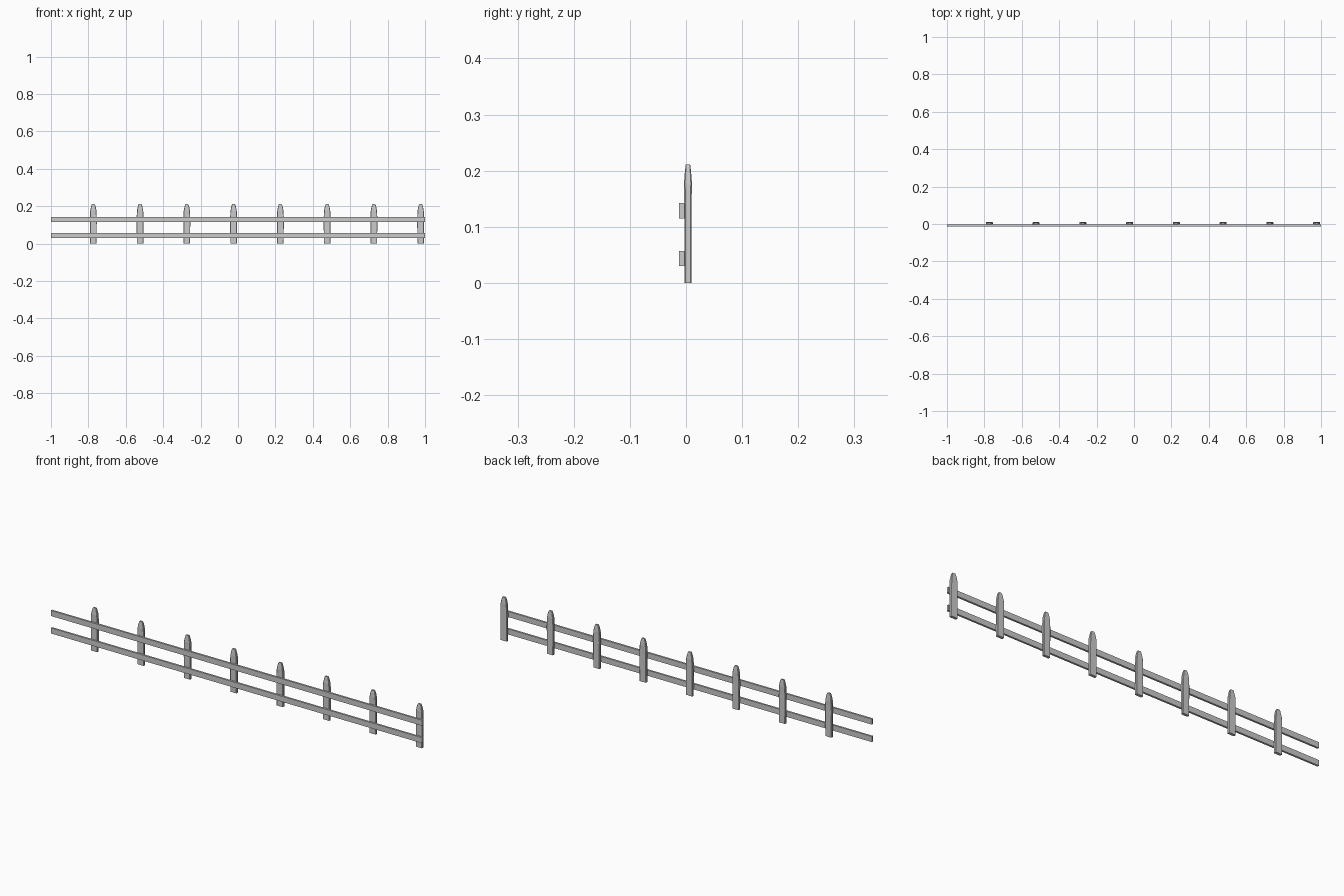
import bpy, bmesh

if "Cube" in bpy.data.objects:
    bpy.data.objects.remove(bpy.data.objects["Cube"])

def make_object(name, bm, location):
    bmesh.ops.recalc_face_normals(bm, faces=bm.faces)
    mesh = bpy.data.meshes.new(name)
    bm.to_mesh(mesh)
    bm.free()
    ob = bpy.data.objects.new(name, mesh)
    ob.location = location
    bpy.context.collection.objects.link(ob)
    return ob

def post(name, x):
    # (height, half width, half thickness) of each ring, tapering at the tip
    rings = [(0, .0175, .0065), (.13, .0185, .0065), (.165, .0175, .0068),
             (.177, .0165, .0072), (.195, .013, .0058), (.207, .0095, .0045),
             (.211, .007, .004)]
    bm = bmesh.new()
    loops = []
    for z, w, d in rings:
        c = .0022 * w / .0175  # chamfered corners
        pts = [(w - c, -d), (w, -d + c), (w, d - c), (w - c, d),
               (c - w, d), (-w, d - c), (-w, c - d), (c - w, -d)]
        loops.append([bm.verts.new((px, py, z)) for px, py in pts])
    for a, b in zip(loops, loops[1:]):
        for i in range(8):
            j = (i + 1) % 8
            bm.faces.new((a[i], a[j], b[j], b[i]))
    bm.faces.new(loops[0])
    bm.faces.new(loops[-1])
    return make_object(name, bm, (x, .0035, 0))

def rail(name, z):
    bm = bmesh.new()
    bmesh.ops.create_cube(bm, size=1)
    bmesh.ops.scale(bm, vec=(2, .0095, .027), verts=bm.verts)
    return make_object(name, bm, (0, -.0073, z))

# Eight evenly spaced posts, the last flush with the right end
for i in range(8):
    post(f"post_{i + 1}", -.7705 + .25 * i - .003)

# Two long rails on the front
rail("lower_rail", .0435)
rail("upper_rail", .1285)
